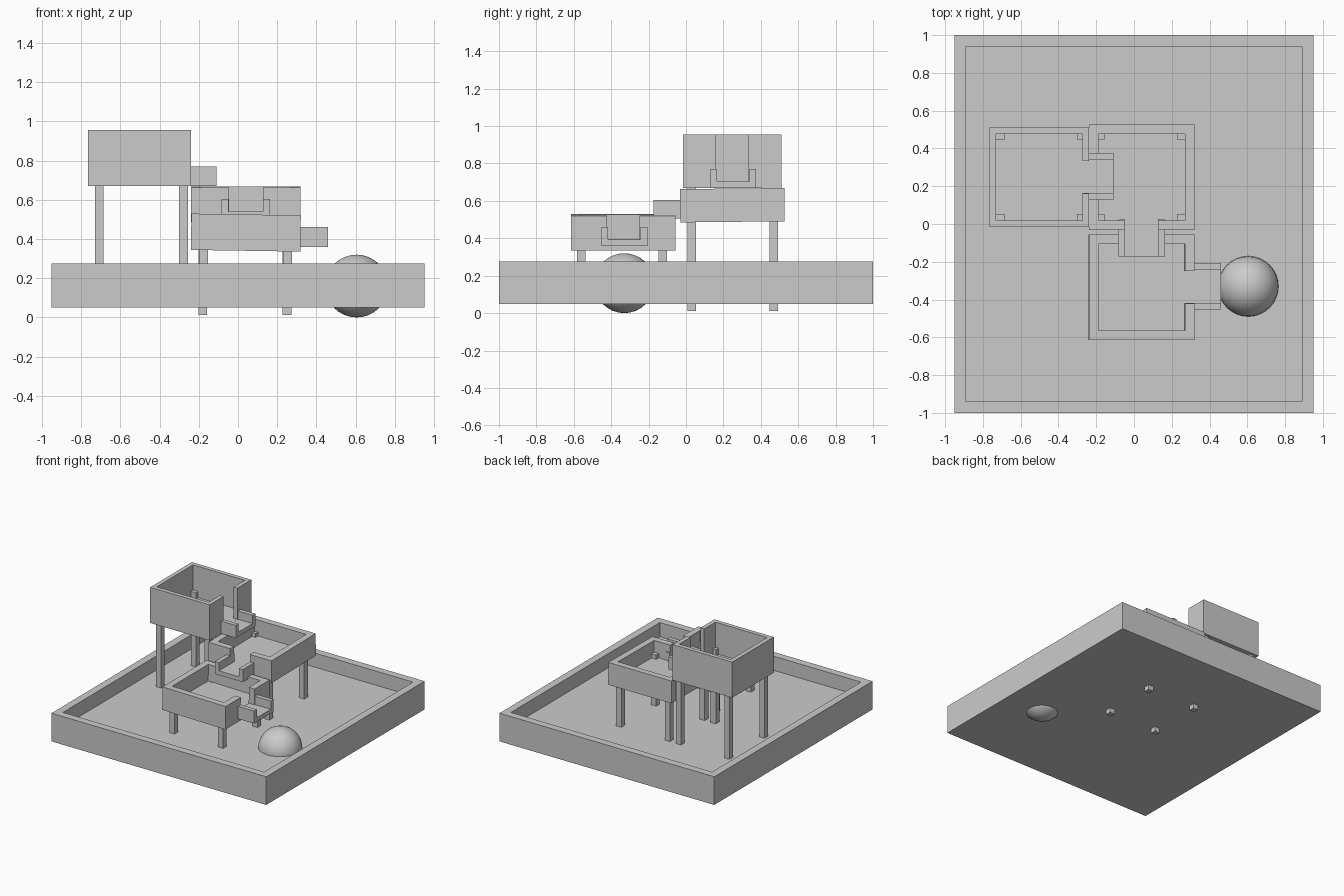
import bpy, bmesh
from math import radians
from mathutils import Matrix, Vector

if "Cube" in bpy.data.objects:
    bpy.data.objects.remove(bpy.data.objects["Cube"])


def box(name, lo, hi, mat=Matrix()):
    bm = bmesh.new()
    bmesh.ops.create_cube(bm, size=1)
    lo, hi = Vector(lo), Vector(hi)
    for v in bm.verts:
        v.co = Vector(lo[i] + (v.co[i] + 0.5) * (hi[i] - lo[i]) for i in range(3))
    me = bpy.data.meshes.new(name)
    bm.to_mesh(me)
    bm.free()
    ob = bpy.data.objects.new(name, me)
    bpy.context.collection.objects.link(ob)
    ob.matrix_world = mat
    return ob


def carve(ob, *cutters):
    bpy.context.view_layer.objects.active = ob
    for c in cutters:
        c.hide_render = True
        m = ob.modifiers.new("cut", 'BOOLEAN')
        m.operation, m.solver, m.object = 'DIFFERENCE', 'EXACT', c
        bpy.ops.object.modifier_apply(modifier=m.name)
        bpy.data.objects.remove(c)


def spout(name, x0, x1, z, mat):
    # U-shaped channel running along local x
    w, i, h, f = 0.123, 0.088, 0.10, 0.034
    prof = [(-w, 0), (w, 0), (w, h), (i, h), (i, f), (-i, f), (-i, h), (-w, h)]
    bm = bmesh.new()
    face = bm.faces.new([bm.verts.new((x0, y, z + zz)) for y, zz in prof])
    ext = bmesh.ops.extrude_face_region(bm, geom=[face])
    new = [e for e in ext['geom'] if isinstance(e, bmesh.types.BMVert)]
    bmesh.ops.translate(bm, verts=new, vec=(x1 - x0, 0, 0))
    if not face.is_valid or len(face.edges[0].link_faces) < 2:
        bmesh.ops.holes_fill(bm, edges=bm.edges[:])
    bmesh.ops.recalc_face_normals(bm, faces=bm.faces[:])
    me = bpy.data.meshes.new(name)
    bm.to_mesh(me)
    bm.free()
    ob = bpy.data.objects.new(name, me)
    bpy.context.collection.objects.link(ob)
    ob.matrix_world = mat


def tower(name, centre, half, z0, height, floor, yaw, tilt, reach, lip, legs_x, legs_y, leg_z):
    cx, cy = centre
    turn = Matrix.Rotation(radians(yaw), 4, 'Z')
    mid = z0 + height / 2
    mat = Matrix.Translation((cx, cy, mid)) @ turn @ Matrix.Rotation(radians(tilt), 4, 'Y')
    k, h, n = 0.229, height / 2, 0.087
    # Open basin with a notch in the wall above the spout
    basin = box(name + "_basin", (-half, -half, -h), (half, half, h), mat)
    carve(basin,
          box("cavity", (-k, -k, -h + floor), (k, k, 1), mat),
          box("notch", (k - 0.05, -n, -h + floor), (half + 0.05, n, 1), mat))
    spout(name + "_spout", k, reach, lip, Matrix.Translation((cx, cy + 0.005, 0)) @ turn)
    # Four square legs that run up through the basin floor
    r = 0.0225
    for x in legs_x:
        for y in legs_y:
            box(name + "_leg", (x - r, y - r, leg_z[0]), (x + r, y + r, leg_z[1]))


# Shallow pool tray
tray = box("tray", (-0.95, -1, 0.05), (0.95, 1, 0.275))
carve(tray, box("tray_cavity", (-0.89, -0.94, 0.162), (0.89, 0.94, 1)))

# Three stepped basins cascading downwards
tower("lower", (0.04, -0.335), 0.279, 0.34, 0.185, 0.052, 0, 0.9, 0.42, 0.36,
      (-0.175, 0.253), (-0.56, -0.125), (0.10, 0.396))
tower("middle", (0.04, 0.2475), 0.279, 0.488, 0.178, 0.05, -90, 0.6, 0.425, 0.505,
      (-0.18, 0.25), (0.03, 0.47), (0.012, 0.57))
tower("upper", (-0.5025, 0.2475), 0.263, 0.67, 0.285, 0.035, 0, 0, 0.393, 0.67,
      (-0.708, -0.278), (0.03, 0.47), (0.10, 0.755))

# Ball resting through the tray floor
bpy.ops.mesh.primitive_uv_sphere_add(segments=32, ring_count=16, radius=0.16, location=(0.605, -0.33, 0.16))
bpy.context.object.name = "ball"
bpy.ops.object.shade_smooth()
